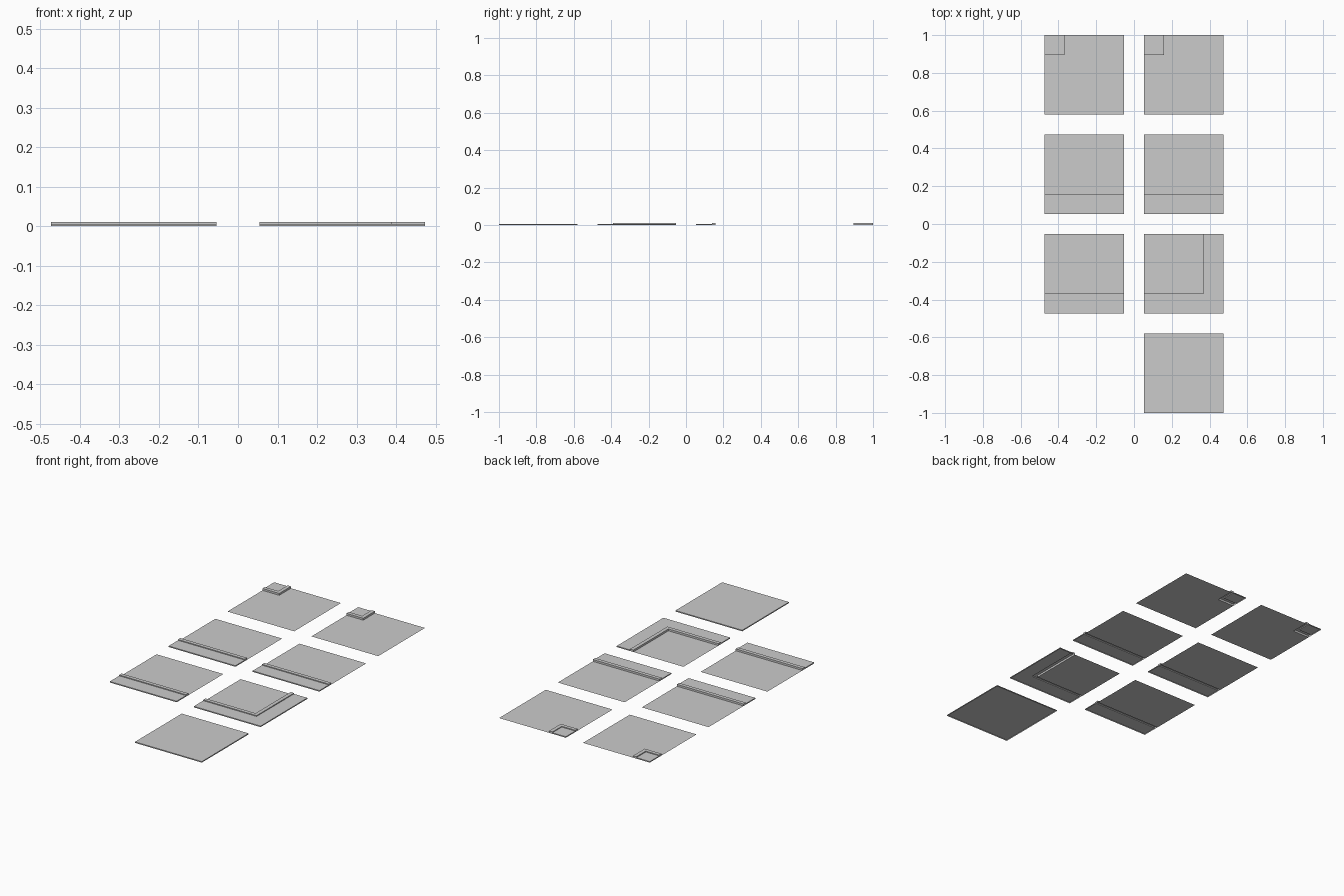
import bpy, bmesh

if "Cube" in bpy.data.objects:
    bpy.data.objects.remove(bpy.data.objects["Cube"])

SIZE = 0.419          # tile side
PITCH = 0.527         # spacing between tile centres
WALK, CURB = 0.084, 0.105   # distances where paving ends and kerb ends
H_WALK, H_CURB = 0.006, 0.0108
H = SIZE / 2


def level(d):
    """Height of the surface at distance d from the paved edge."""
    return H_WALK if d < WALK else H_CURB if d < CURB else 0.0


# Each layout gives the surface height at a point in tile space
def paved(x, y):
    return H_WALK


def straight(x, y):
    return level(y + H)


def inner_corner(x, y):
    return level(min(y + H, H - x))


def outer_corner(x, y):
    return level(max(x + H, H - y))


def tile(name, col, row, layout, x_cuts=(), y_cuts=()):
    """Thin open-bottom tile: flat cells joined by vertical step walls."""
    xs = [-H, *sorted(x_cuts), H]
    ys = [-H, *sorted(y_cuts), H]
    nx, ny = len(xs) - 1, len(ys) - 1

    def height(i, j):
        if not (0 <= i < nx and 0 <= j < ny):
            return 0.0
        return layout((xs[i] + xs[i + 1]) / 2, (ys[j] + ys[j + 1]) / 2)

    bm = bmesh.new()

    def quad(*pts):
        bm.faces.new([bm.verts.new(p) for p in pts])

    # Flat tops
    for i in range(nx):
        for j in range(ny):
            z = height(i, j)
            quad((xs[i], ys[j], z), (xs[i + 1], ys[j], z),
                 (xs[i + 1], ys[j + 1], z), (xs[i], ys[j + 1], z))
    # Step walls across x, then across y
    for i in range(nx + 1):
        for j in range(ny):
            a, b = height(i - 1, j), height(i, j)
            if a != b:
                x = xs[i]
                quad((x, ys[j], b), (x, ys[j + 1], b), (x, ys[j + 1], a), (x, ys[j], a))
    for i in range(nx):
        for j in range(ny + 1):
            a, b = height(i, j - 1), height(i, j)
            if a != b:
                y = ys[j]
                quad((xs[i], y, a), (xs[i + 1], y, a), (xs[i + 1], y, b), (xs[i], y, b))

    bmesh.ops.remove_doubles(bm, verts=bm.verts, dist=1e-5)
    mesh = bpy.data.meshes.new(name)
    bm.to_mesh(mesh)
    bm.free()
    ob = bpy.data.objects.new(name, mesh)
    ob.location = ((col - 0.5) * PITCH, (1.5 - row) * PITCH, 0)
    bpy.context.collection.objects.link(ob)


low = (-H + WALK, -H + CURB)
high = (H - CURB, H - WALK)

# Road tiles with a small paved corner
for c in (0, 1):
    tile(f"road_outer_corner_{c + 1}", c, 0, outer_corner, low, high)

# Road tiles with paving along the front
for n, (c, r) in enumerate([(0, 1), (1, 1), (0, 2)], 1):
    tile(f"road_straight_{n}", c, r, straight, (), low)

# Road tile with paving on two sides, and a plain paved tile
tile("road_inner_corner", 1, 2, inner_corner, high, low)
tile("pavement_plain", 1, 3, paved)
